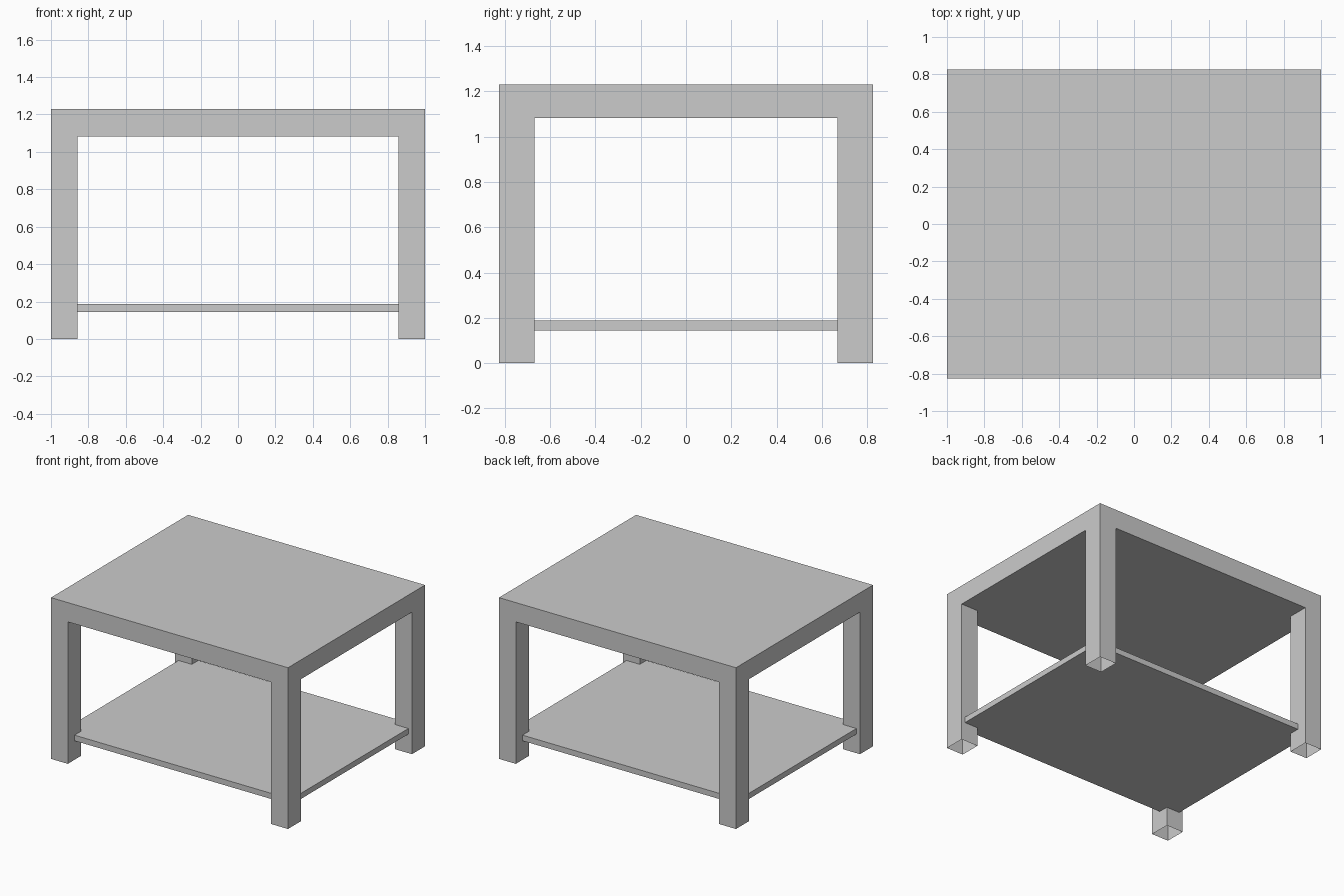
import bpy, bmesh

if "Cube" in bpy.data.objects:
    bpy.data.objects.remove(bpy.data.objects["Cube"])

HX, HY, TOP = 1.0, 0.826, 1.23        # outer half sizes and height
LX, LY, UNDER = 0.858, 0.668, 1.083   # inner leg corners, underside of top


def finish(bm, name):
    bmesh.ops.recalc_face_normals(bm, faces=bm.faces)
    mesh = bpy.data.meshes.new(name)
    bm.to_mesh(mesh)
    bm.free()
    obj = bpy.data.objects.new(name, mesh)
    bpy.context.collection.objects.link(obj)
    return obj


def snap(v, inner, outer):
    return (outer if abs(v) > 0.6 else inner) * (1 if v > 0 else -1)


# Table top: 3 x 3 grid thickened downwards
bm = bmesh.new()
bmesh.ops.create_grid(bm, x_segments=3, y_segments=3, size=1)
for v in bm.verts:
    v.co = (snap(v.co.x, LX, HX), snap(v.co.y, LY, HY), TOP)
ext = bmesh.ops.extrude_face_region(bm, geom=bm.faces[:], use_keep_orig=True)["geom"]
for v in ext:
    if isinstance(v, bmesh.types.BMVert):
        v.co.z = UNDER
under = [f for f in ext if isinstance(f, bmesh.types.BMFace)]

# Legs: corner cells pulled to the floor, hollow and open at the bottom
corners = []
for f in under:
    c = f.calc_center_median()
    if abs(c.x) > LX and abs(c.y) > LY:
        corners.append(f)
caps = bmesh.ops.extrude_discrete_faces(bm, faces=corners)["faces"]
for f in caps:
    for v in f.verts:
        v.co.z = 0
bmesh.ops.delete(bm, geom=caps, context='FACES_ONLY')
finish(bm, "table_top_and_legs")

# Lower shelf: its corners are let into the legs
bm = bmesh.new()
bmesh.ops.create_cube(bm, size=1)
for v in bm.verts:
    v.co = (v.co.x * 1.94, v.co.y * 1.49, 0.145 if v.co.z < 0 else 0.188)
finish(bm, "lower_shelf")
